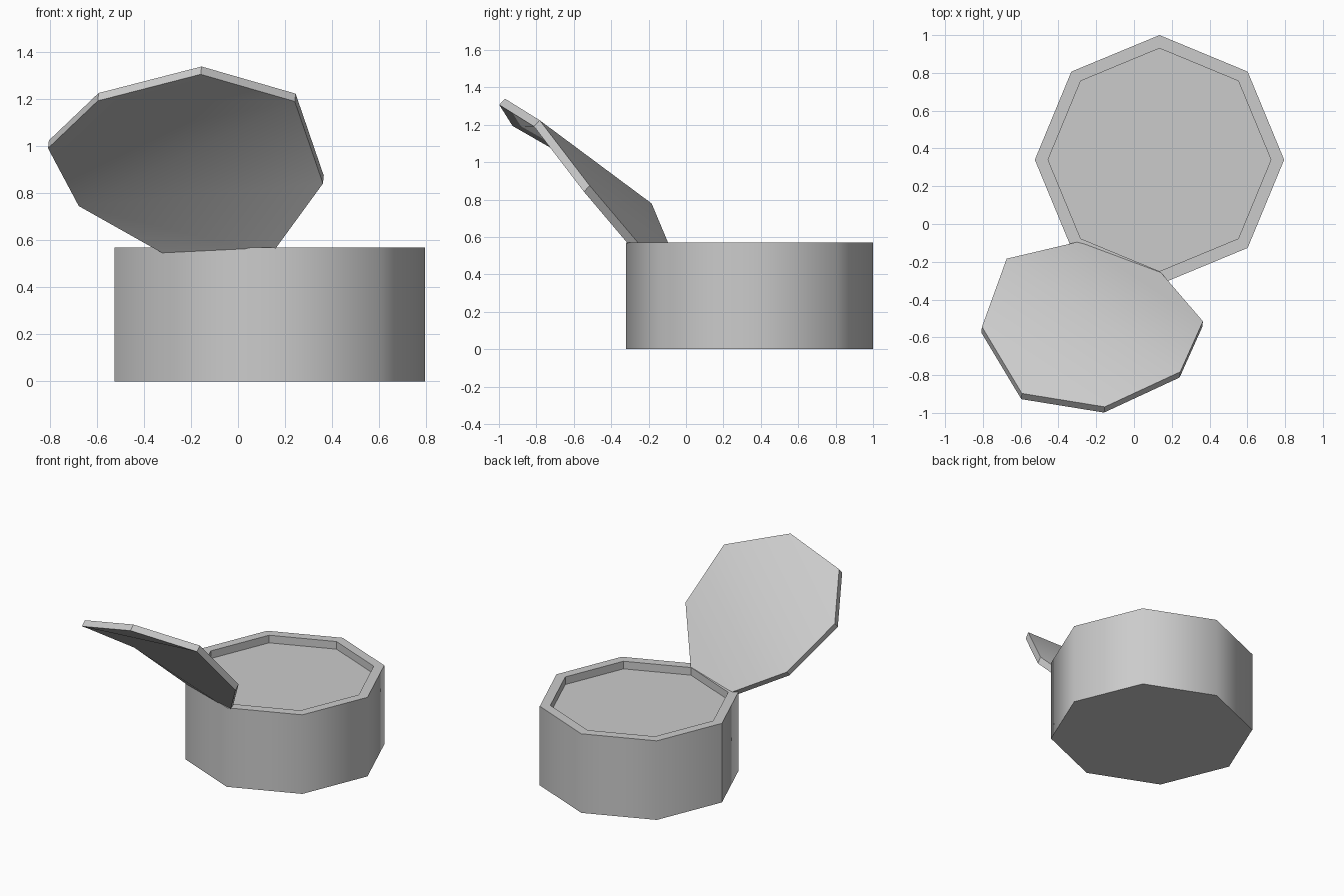
import bpy
import bmesh
from math import cos, sin, tau
from mathutils import Vector

SIDES = 8

cube = bpy.data.objects.get("Cube")
if cube:
    bpy.data.objects.remove(cube, do_unlink=True)

grey = bpy.data.materials.new("plain_grey")
grey.use_nodes = True
colour = (0.6, 0.6, 0.6, 1.0)
grey.diffuse_color = colour
grey.node_tree.nodes["Principled BSDF"].inputs["Base Color"].default_value = colour


def add_ring(bm, point):
    """Eight vertices placed by a function of the angle."""
    return [bm.verts.new(point(tau * i / SIDES)) for i in range(SIDES)]


def bridge(bm, lower, upper, smooth=False):
    """Walls between two rings; ring edges stay sharp."""
    for i in range(SIDES):
        j = (i + 1) % SIDES
        face = bm.faces.new((lower[i], lower[j], upper[j], upper[i]))
        face.smooth = smooth
    for ring in (lower, upper):
        for i in range(SIDES):
            bm.edges.get((ring[i], ring[(i + 1) % SIDES])).smooth = False


def finish(bm, name):
    bmesh.ops.recalc_face_normals(bm, faces=bm.faces[:])
    mesh = bpy.data.meshes.new(name)
    bm.to_mesh(mesh)
    bm.free()
    mesh.materials.append(grey)
    obj = bpy.data.objects.new(name, mesh)
    bpy.context.collection.objects.link(obj)
    return obj


# Box: octagonal drum with a shallow recess in its top
bm = bmesh.new()
profile = [(0.66, 0.0), (0.66, 0.57), (0.59, 0.57), (0.59, 0.515)]
rings = [add_ring(bm, lambda a, r=r, z=z: (0.135 + r * cos(a), 0.34 + r * sin(a), z))
         for r, z in profile]
for k in range(len(rings) - 1):
    bridge(bm, rings[k], rings[k + 1], smooth=(k == 0))
bm.faces.new(rings[0][::-1])
bm.faces.new(rings[-1])
# seam on the outer wall
seam = SIDES // 2
bm.edges.get((rings[0][seam], rings[1][seam])).smooth = False
finish(bm, "box")

# Lid: thin warped octagon, swung open and leaning away from the box
centre = Vector((-0.22, -0.53, 0.95))
u = Vector((0.991, 0.025, -0.127)).normalized()
v = Vector((-0.11, 0.742, -0.66)).normalized()
n = u.cross(v).normalized()
radius, warp, thickness = 0.59, 0.07, 0.045


def lid_point(angle, drop):
    flat = centre + radius * (u * cos(angle) + v * sin(angle))
    return flat - n * (warp * sin(2 * angle) + drop)


bm = bmesh.new()
under = add_ring(bm, lambda a: lid_point(a, thickness))
top = add_ring(bm, lambda a: lid_point(a, 0.0))
bridge(bm, under, top)
# each cap folds along the raised diagonal
for ring in (under, top):
    for half in (ring[3:8], ring[7:] + ring[:4]):
        bm.faces.new(half).smooth = True
finish(bm, "lid")
